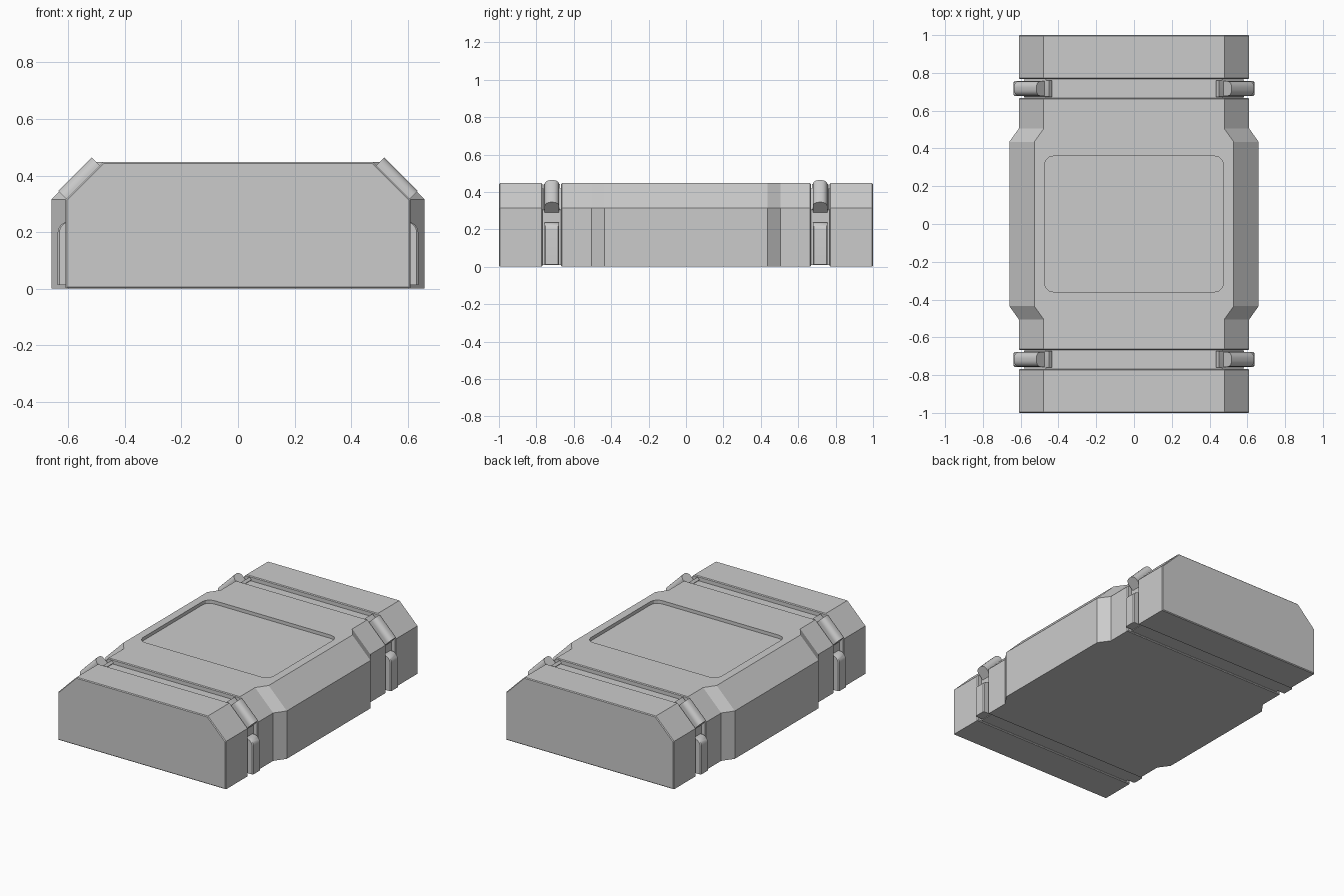
import bpy, bmesh, math
from mathutils import Vector

if "Cube" in bpy.data.objects:
    bpy.data.objects.remove(bpy.data.objects["Cube"])


def make_loft(name, rings):
    # Skin a list of equal-length closed rings and cap both ends
    bm = bmesh.new()
    loops = [[bm.verts.new(p) for p in ring] for ring in rings]
    n = len(loops[0])
    for a, b in zip(loops, loops[1:]):
        for i in range(n):
            j = (i + 1) % n
            bm.faces.new((a[i], a[j], b[j], b[i]))
    bm.faces.new(loops[0])
    bm.faces.new(loops[-1])
    bmesh.ops.recalc_face_normals(bm, faces=bm.faces)
    mesh = bpy.data.meshes.new(name)
    bm.to_mesh(mesh)
    bm.free()
    ob = bpy.data.objects.new(name, mesh)
    bpy.context.collection.objects.link(ob)
    return ob


def arc(cx, cy, r, a0, a1, n=5):
    angles = [math.radians(a0 + (a1 - a0) * i / n) for i in range(n + 1)]
    return [(cx + r * math.cos(a), cy + r * math.sin(a)) for a in angles]


def activate(ob):
    bpy.ops.object.select_all(action='DESELECT')
    ob.select_set(True)
    bpy.context.view_layer.objects.active = ob


def four_corners(ob):
    # Mirror a clip to all four corners and smooth its rounded parts
    m = ob.modifiers.new("mirror", 'MIRROR')
    m.use_axis = (True, True, False)
    activate(ob)
    bpy.ops.object.modifier_apply(modifier=m.name)
    bpy.ops.object.shade_smooth_by_angle(angle=math.radians(35))


# Case body: chamfered section of half-width w, inset by s, along y
def section(y, w, s):
    z0, k = min(s, 0.008), 0.414 * s
    half = [(w - s, z0), (w - s, 0.315 - k), (w - 0.132 - k, 0.447 - s)]
    pts = half + [(-x, z) for x, z in reversed(half)]
    return [(x, y, z) for x, z in pts]


N, W, B = 0.61, 0.66, 0.005
half = [(0.435, W, 0), (0.505, N, 0), (0.667 - B, N, 0), (0.667, N, B),
        (0.667, N, 0.03), (0.767, N, 0.03), (0.767, N, B), (0.767 + B, N, 0),
        (1 - B, N, 0), (1, N, B)]
stations = [(-y, w, s) for y, w, s in reversed(half)] + half
body = make_loft("case_body", [section(*st) for st in stations])

# Shallow lid recess with rounded corners
X, Y, R = 0.475, 0.36, 0.05
outline = []
for sx, sy, a in ((1, 1, 0), (-1, 1, 90), (-1, -1, 180), (1, -1, 270)):
    outline += arc(sx * (X - R), sy * (Y - R), R, a, a + 90, 3)
cutter = make_loft("recess_cutter", [[(x, y, z) for x, y in outline] for z in (0.425, 0.5)])
cutter.hide_render = True
cut = body.modifiers.new("recess", 'BOOLEAN')
cut.object, cut.solver = cutter, 'EXACT'
activate(body)
bpy.ops.object.modifier_apply(modifier=cut.name)
bpy.data.objects.remove(cutter)

# Upper clips: round-topped bars lying along the chamfer
YC, HW = 0.717, 0.039
down = Vector((1, 0, -1)).normalized()
out = Vector((1, 0, 1)).normalized()


def bar(name, start, length, hw, h, r):
    prof = [(hw, 0)] + arc(hw - r, h - r, r, 0, 90) + arc(r - hw, h - r, r, 90, 180) + [(-hw, 0)]
    rings = []
    for t in (0, length):
        base = Vector(start) + down * t
        rings.append([base + out * v + Vector((0, u, 0)) for u, v in prof])
    return make_loft(name, rings)


four_corners(bar("upper_clip", (0.462, YC, 0.408), 0.167, HW, 0.078, 0.032))
four_corners(bar("upper_clip_plate", (0.435, YC, 0.428), 0.19, 0.044, 0.02, 0.004))

# Lower clips: upright latches with a rounded outer top
side = [(0.57, 0.012), (0.638, 0.012)] + arc(0.598, 0.197, 0.04, 0, 90, 6) + [(0.57, 0.237)]
e = 0.006
rings = []
for y, d in ((-HW, e), (e - HW, 0), (HW - e, 0), (HW, e)):
    rings.append([(x - (d if x > 0.59 else 0), YC + y, z) for x, z in side])
four_corners(make_loft("lower_clip", rings))
